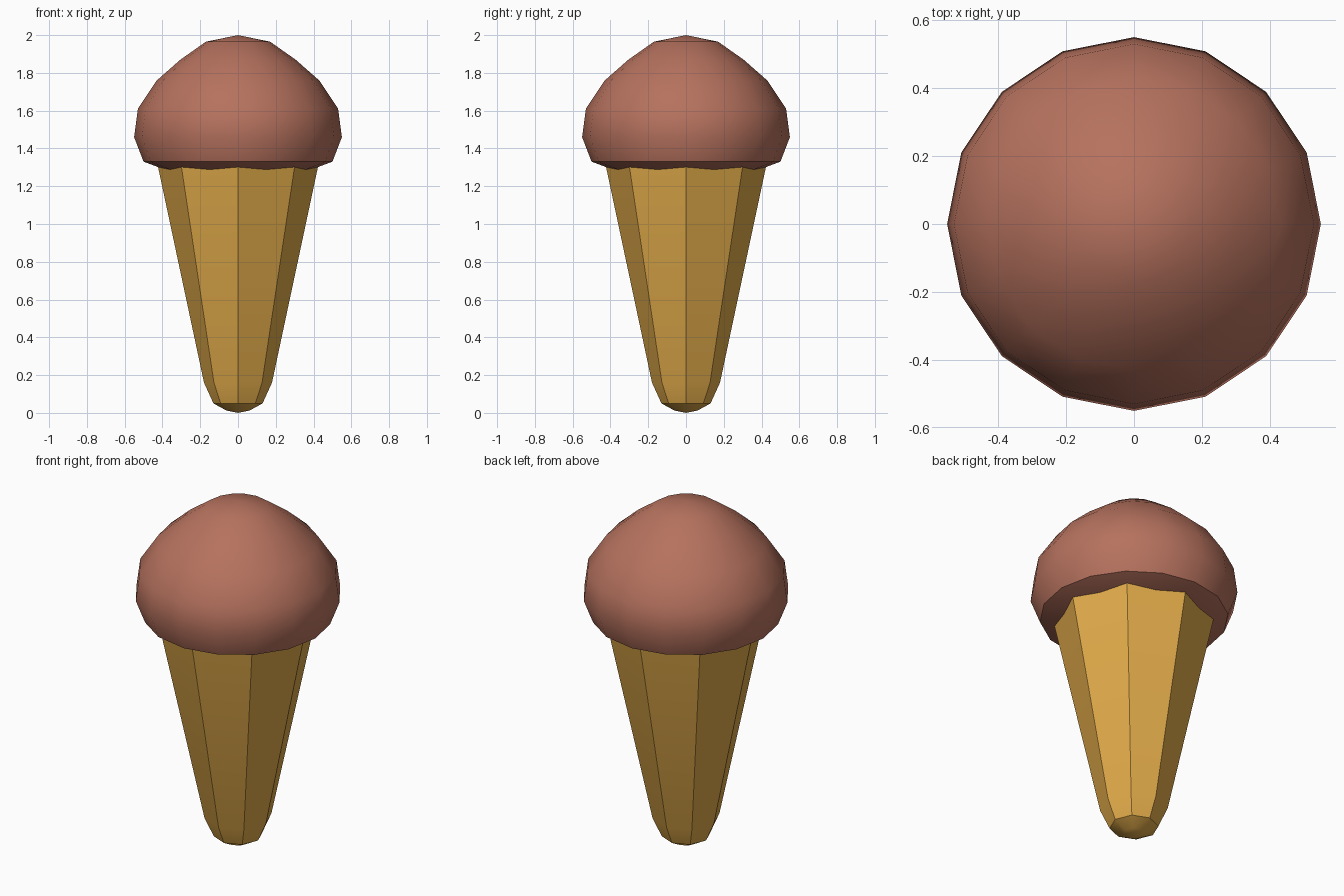
import bpy, bmesh, math

if "Cube" in bpy.data.objects:
    bpy.data.objects.remove(bpy.data.objects["Cube"])


def material(name, rgb):
    m = bpy.data.materials.new(name)
    m.diffuse_color = (*rgb, 1)
    m.use_nodes = True
    m.node_tree.nodes["Principled BSDF"].inputs["Base Color"].default_value = m.diffuse_color
    return m


def lathe(name, profile, sides, mat, smooth_angle):
    """Revolve (radius, z) points about z; radius 0 makes a pole."""
    bm = bmesh.new()
    rings = []
    for r, z in profile:
        n = 1 if r == 0 else sides
        rings.append([bm.verts.new((r * math.cos(i * math.tau / sides),
                                    r * math.sin(i * math.tau / sides), z))
                      for i in range(n)])
    for a, b in zip(rings, rings[1:]):
        for i in range(sides):
            j = (i + 1) % sides
            quad = [a[i % len(a)], a[j % len(a)], b[j % len(b)], b[i % len(b)]]
            bm.faces.new(list(dict.fromkeys(quad)))
    bmesh.ops.recalc_face_normals(bm, faces=bm.faces)
    mesh = bpy.data.meshes.new(name)
    bm.to_mesh(mesh)
    bm.free()
    mesh.materials.append(mat)
    ob = bpy.data.objects.new(name, mesh)
    bpy.context.collection.objects.link(ob)
    bpy.ops.object.select_all(action='DESELECT')
    ob.select_set(True)
    bpy.context.view_layer.objects.active = ob
    bpy.ops.object.shade_smooth_by_angle(angle=math.radians(smooth_angle))
    return ob


wafer = material("wafer_tan", (0.76, 0.41, 0.069))
chocolate = material("chocolate_brown", (0.468, 0.168, 0.112))

# Eight-sided wafer cone with a blunt, rounded tip
lathe("wafer_cone",
      [(0, 0), (0.06, 0.012), (0.13, 0.05), (0.18, 0.16), (0.425, 1.31), (0, 1.31)],
      8, wafer, 30)

# Sixteen-sided smooth scoop; its underside slopes down into the cone
lathe("ice_cream_scoop",
      [(0, 1.27), (0.34, 1.27), (0.5, 1.33), (0.55, 1.46), (0.53, 1.61),
       (0.43, 1.76), (0.305, 1.87), (0.17, 1.965), (0, 2.0)],
      16, chocolate, 45)
